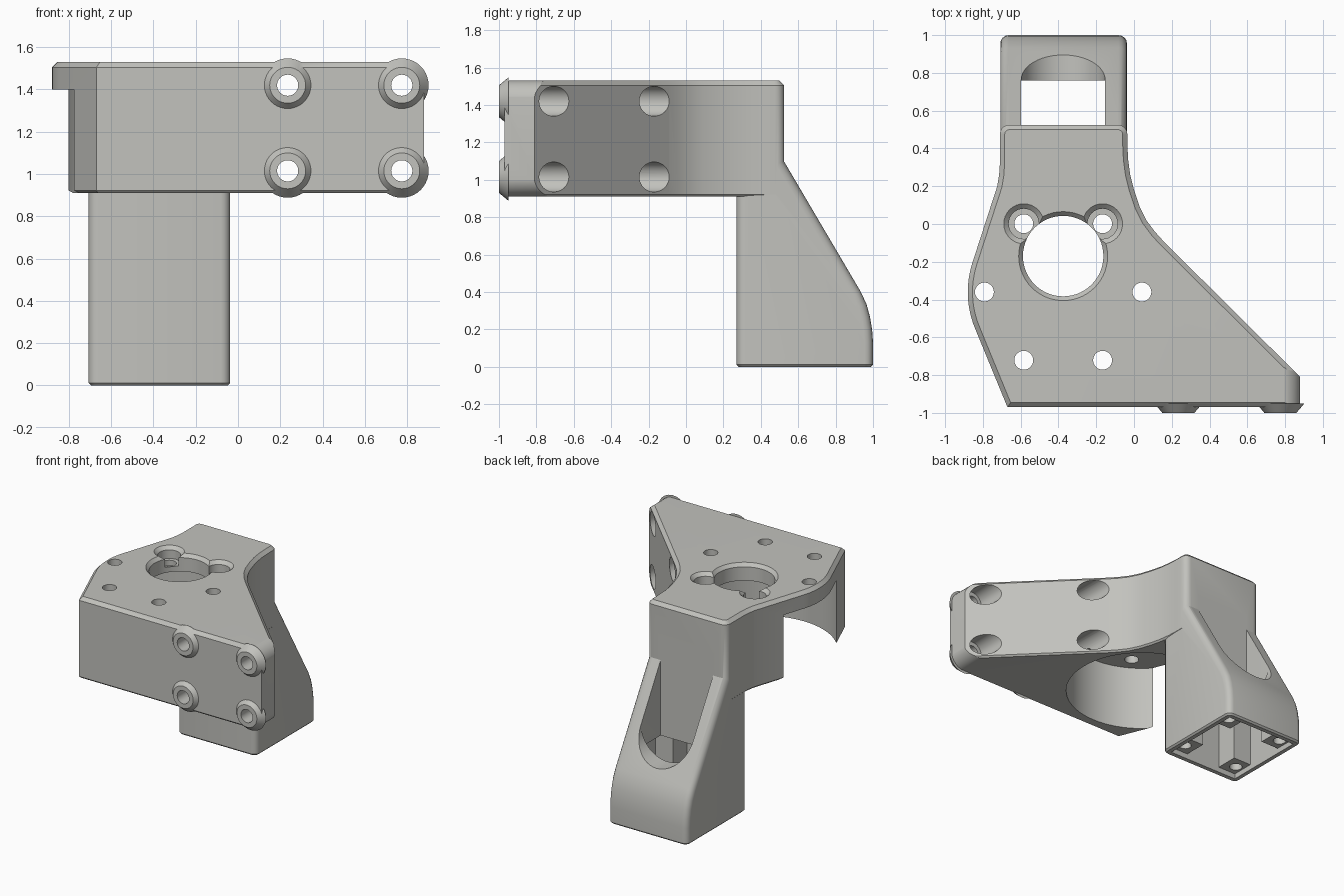
import bpy, bmesh, math

if "Cube" in bpy.data.objects:
    bpy.data.objects.remove(bpy.data.objects["Cube"])

grey = bpy.data.materials.new("warm_grey")
grey.diffuse_color = (0.54, 0.54, 0.51, 1)
grey.use_nodes = True
grey.node_tree.nodes["Principled BSDF"].inputs["Base Color"].default_value = grey.diffuse_color


def prism(name, pts, axis, lo, hi, pts_hi=None):
    """Extrude a 2D outline along an axis (x: y,z points; y: x,z; z: x,y)."""
    place = {"x": lambda a, b, c: (c, a, b),
             "y": lambda a, b, c: (a, c, b),
             "z": lambda a, b, c: (a, b, c)}[axis]
    bm = bmesh.new()
    v0 = [bm.verts.new(place(a, b, lo)) for a, b in pts]
    v1 = [bm.verts.new(place(a, b, hi)) for a, b in (pts_hi or pts)]
    bm.faces.new(v0)
    bm.faces.new(v1)
    n = len(pts)
    for i in range(n):
        j = (i + 1) % n
        bm.faces.new((v0[i], v0[j], v1[j], v1[i]))
    bmesh.ops.recalc_face_normals(bm, faces=bm.faces[:])
    me = bpy.data.meshes.new(name)
    bm.to_mesh(me)
    bm.free()
    me.materials.append(grey)
    ob = bpy.data.objects.new(name, me)
    bpy.context.collection.objects.link(ob)
    return ob


def arc(cx, cy, r, a0, a1, n):
    return [(cx + r * math.cos(math.radians(a0 + (a1 - a0) * i / n)),
             cy + r * math.sin(math.radians(a0 + (a1 - a0) * i / n))) for i in range(n + 1)]


def cyl(axis, c, r, lo, hi, r2=None, n=40):
    return prism("round_tool", arc(*c, r, 0, 360, n)[:-1], axis, lo, hi,
                 arc(*c, r2 or r, 0, 360, n)[:-1])


def box(x0, x1, y0, y1, z0, z1):
    return prism("box_tool", [(x0, y0), (x1, y0), (x1, y1), (x0, y1)], "z", z0, z1)


def combine(ob, tool, op="DIFFERENCE"):
    m = ob.modifiers.new("combine", "BOOLEAN")
    m.operation, m.solver, m.object = op, "EXACT", tool
    bpy.context.view_layer.objects.active = ob
    bpy.ops.object.modifier_apply(modifier=m.name)
    bpy.data.objects.remove(tool)


def bevel(ob, pick, offset, segments=1):
    bm = bmesh.new()
    bm.from_mesh(ob.data)
    edges = [e for e in bm.edges if pick(e.verts[0].co, e.verts[1].co)]
    bmesh.ops.bevel(bm, geom=edges, offset=offset, segments=segments,
                    profile=0.5, affect="EDGES")
    bm.to_mesh(ob.data)
    bm.free()


BOT, TOP = 0.91, 1.53
MX, MY = -0.375, -0.36          # motor axis
screws = [(x, z) for x in (0.235, 0.775) for z in (1.015, 1.42)]

# Head: outline seen from above, with chamfered rims
outline = [(-0.67, -0.97), (0.88, -0.97), (0.88, -0.81), (0.20, -0.135), (0.155, -0.09),
           (0.11, -0.04), (0.065, 0.02), (0.03, 0.09), (0.0, 0.18), (-0.02, 0.26),
           (-0.031, 0.34), (-0.035, 0.42)]
outline += arc(-0.085, 0.475, 0.05, 0, 90, 5) + arc(-0.66, 0.475, 0.05, 90, 180, 5)
outline += [(-0.71, 0.32), (-0.714, 0.26), (-0.724, 0.20)]
outline += arc(MX, MY, 0.505, 162, 203, 12)
bracket = prism("bracket", outline, "z", BOT, TOP)
bevel(bracket, lambda a, b: min(a.z, b.z) > TOP - 0.001, 0.025)
bevel(bracket, lambda a, b: max(a.z, b.z) < BOT + 0.001, 0.012)

# Rounded right end
end = [(-1.2, BOT - 0.002)] + arc(0.773, 1.017, 0.109, -90, 0, 8) \
    + arc(0.773, 1.423, 0.109, 0, 90, 8) + [(-1.2, TOP + 0.002)]
combine(bracket, prism("end_tool", end, "y", -1.3, 1.3), "INTERSECT")

# Motor pocket, open to the left and below
combine(bracket, cyl("z", (MX, MY), 0.535, 0.5, 1.40, n=72))

# Raised screw pads on the front
for s in screws:
    combine(bracket, cyl("y", s, 0.085, -1.0, -0.95, 0.127), "UNION")

# Post with a sloping, rounded back
side = [(0.27, 0), (1.0, 0), (1.0, 0.13), (0.995, 0.20), (0.983, 0.27), (0.965, 0.335),
        (0.935, 0.40), (0.523, 1.10), (0.27, 1.10)]
post = prism("post", side, "x", -0.708, -0.037)
bevel(post, lambda a, b: abs(a.x - b.x) < 1e-4 and max(a.z, b.z) > 0.01
      and min(a.z, b.z) < 1.09, 0.045, 4)
bevel(post, lambda a, b: max(a.z, b.z) < 0.001, 0.012)
combine(bracket, post, "UNION")

# Hollow foot that leaves four corner blocks for screws
hollow = prism("hollow_tool", [(0.315, -0.1), (0.955, -0.1), (0.955, 0.16), (0.90, 0.26),
                               (0.76, 0.45), (0.76, 0.52), (0.315, 0.52)], "x", -0.665, -0.08)
for x in (-0.607, -0.138):
    for y in (0.395, 0.875):
        combine(hollow, box(x - 0.09, x + 0.09, y - 0.09, y + 0.09, 0.04, 0.7))
combine(bracket, hollow)
for x in (-0.607, -0.138):
    for y in (0.395, 0.875):
        combine(bracket, cyl("z", (x, y), 0.045, -0.1, 0.22, n=24))

# Cable channel and its round-bottomed opening in the slope
combine(bracket, box(-0.597, -0.153, 0.525, 0.76, 0.3, 1.2))
mouth = arc(MX, 0.69, 0.222, 180, 360, 24) + [(MX + 0.222, 1.3), (MX - 0.222, 1.3)]
combine(bracket, prism("mouth_tool", mouth, "y", 0.65, 1.2))

# Front screw holes with counterbores from the slanted side
for s in screws:
    combine(bracket, cyl("y", s, 0.05, -1.1, -0.5))
    combine(bracket, cyl("y", s, 0.08, -0.85, 0.1))

# Shaft opening with chamfer, and six motor screw holes
combine(bracket, cyl("z", (MX, -0.17), 0.213, 1.2, 1.7, n=56))
combine(bracket, cyl("z", (MX, -0.17), 0.213, 1.505, 1.555, 0.258, n=56))
for k in range(6):
    a = math.radians(60 * k)
    c = (MX + 0.417 * math.cos(a), MY + 0.417 * math.sin(a))
    combine(bracket, cyl("z", c, 0.05, 1.2, 1.7, n=28))
    if k in (1, 2):
        combine(bracket, cyl("z", c, 0.08, 1.44, 1.7, n=32))
        combine(bracket, cyl("z", c, 0.08, 1.505, 1.555, 0.132, n=32))

# Smooth curved walls, crisp edges
bpy.ops.object.select_all(action="DESELECT")
bracket.select_set(True)
bpy.context.view_layer.objects.active = bracket
bpy.ops.object.shade_smooth_by_angle(angle=math.radians(28))
